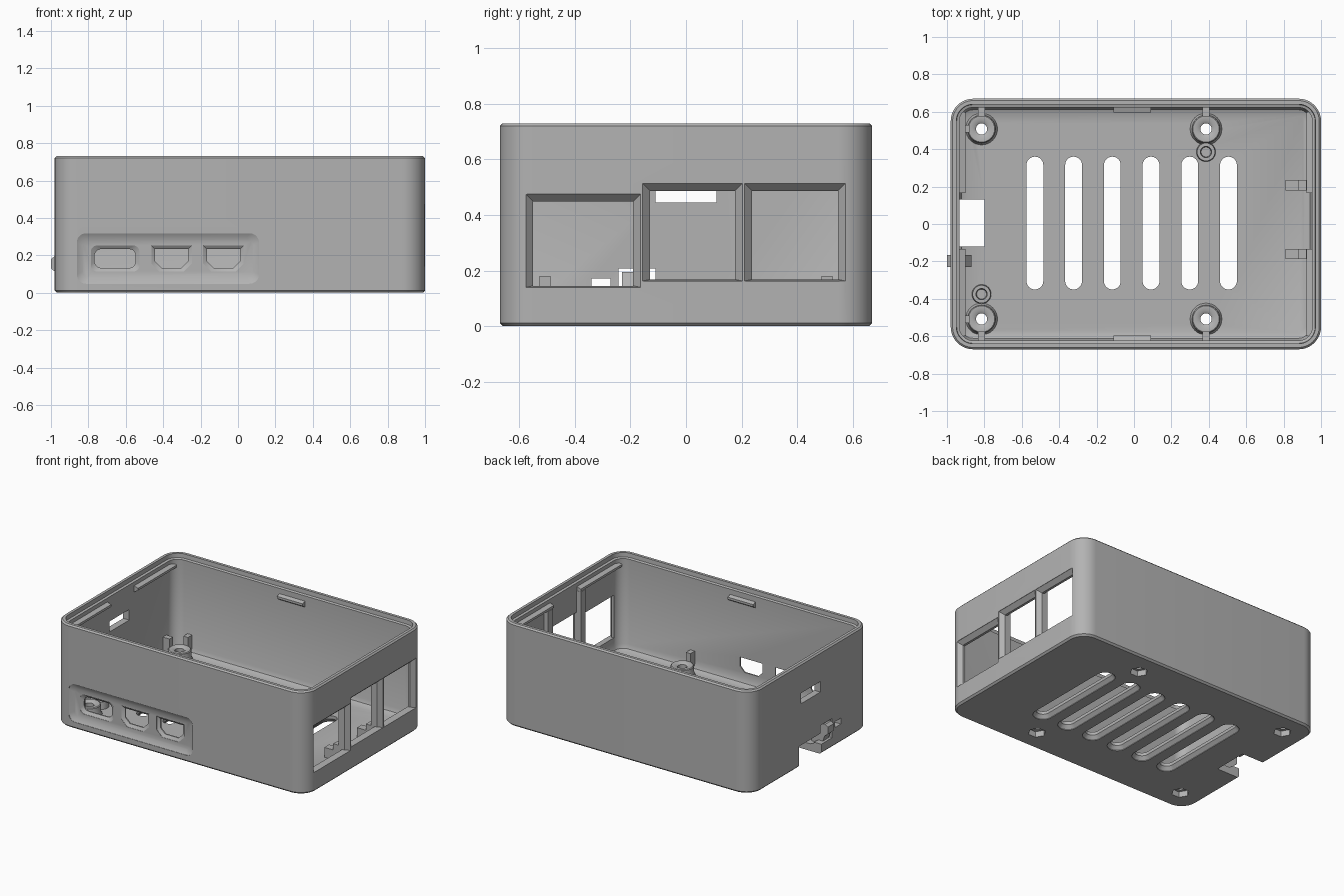
import bpy, bmesh, math
from mathutils import Vector

cube = bpy.data.objects.get("Cube")
if cube:
    bpy.data.objects.remove(cube, do_unlink=True)

grey = bpy.data.materials.new("plain grey")
grey.use_nodes = True
GREY = (0.45, 0.45, 0.45, 1)
grey.diffuse_color = GREY
grey.node_tree.nodes["Principled BSDF"].inputs["Base Color"].default_value = GREY

PLANES = {"z": lambda u, v, w: (u, v, w),
          "y": lambda u, v, w: (u, w, v),
          "x": lambda u, v, w: (w, u, v)}


def rrect(cu, cv, hu, hv, r, n=8):
    """Rounded rectangle outline."""
    r = min(r, hu * 0.999, hv * 0.999)
    pts = []
    for k, (su, sv) in enumerate([(1, 1), (-1, 1), (-1, -1), (1, -1)]):
        for i in range(n + 1):
            a = (k + i / n) * math.pi / 2
            pts.append((cu + su * (hu - r) + r * math.cos(a),
                        cv + sv * (hv - r) + r * math.sin(a)))
    return pts


def circle(cu, cv, r, n=32):
    return [(cu + r * math.cos(i * math.tau / n), cv + r * math.sin(i * math.tau / n))
            for i in range(n)]


def port(cu, cv, hu, hv):
    """Plug outline with cut lower corners."""
    c = hu * 0.4
    return [(cu - hu, cv + hv), (cu - hu, cv - hv + c), (cu - hu + c, cv - hv),
            (cu + hu - c, cv - hv), (cu + hu, cv - hv + c), (cu + hu, cv + hv)]


def loft(name, rings, axis="z", closed=False):
    """Skin a list of (outline, position) rings; cap the ends or close into a tube."""
    bm = bmesh.new()
    loops = [[bm.verts.new(PLANES[axis](u, v, w)) for u, v in pts] for pts, w in rings]
    pairs = list(zip(loops, loops[1:]))
    if closed:
        pairs.append((loops[-1], loops[0]))
    else:
        bm.faces.new(loops[0])
        bm.faces.new(loops[-1])
    for a, b in pairs:
        for i in range(len(a)):
            j = (i + 1) % len(a)
            bm.faces.new((a[i], a[j], b[j], b[i]))
    bmesh.ops.recalc_face_normals(bm, faces=bm.faces)
    mesh = bpy.data.meshes.new(name)
    bm.to_mesh(mesh)
    bm.free()
    mesh.materials.append(grey)
    ob = bpy.data.objects.new(name, mesh)
    bpy.context.collection.objects.link(ob)
    return ob


def box(name, x0, x1, y0, y1, z0, z1):
    outline = [(x0, y0), (x1, y0), (x1, y1), (x0, y1)]
    return loft(name, [(outline, z0), (outline, z1)])


# Case shell: outside, stepped rim, inside and floor in one skin
CX, HX, HY, R, H, FLOOR = 0.01, 0.99, 0.67, 0.12, 0.73, 0.05


def shell_ring(inset, z):
    return rrect(CX, 0, HX - inset, HY - inset, R - inset, 10), z


case = loft("case_shell", [shell_ring(*p) for p in (
    (0.012, 0), (0, 0.012), (0, H - 0.01), (0.01, H), (0.03, H), (0.032, 0.7),
    (0.047, 0.695), (0.047, 0.09), (0.059, 0.062), (0.087, FLOOR))])


def cut(cutter):
    mod = case.modifiers.new("cut", "BOOLEAN")
    mod.operation, mod.solver, mod.object = "DIFFERENCE", "EXACT", cutter
    bpy.context.view_layer.objects.active = case
    bpy.ops.object.modifier_apply(modifier=mod.name)
    bpy.data.objects.remove(cutter, do_unlink=True)


# Floor vents, flared underneath
for i in range(6):
    x = -0.53 + i * 0.207
    cut(loft("vent_cutter", [(rrect(x, 0.005, w, 0.31 + w, w), z) for w, z in (
        (0.065, -0.02), (0.065, 0.004), (0.045, 0.028), (0.045, 0.1))]))

# Screw holes with hexagonal pockets underneath
POSTS = [(x, y) for x in (-0.815, 0.385) for y in (-0.508, 0.508)]
for x, y in POSTS:
    cut(loft("nut_cutter", [(circle(x, y, 0.058, 6), z) for z in (-0.02, 0.04)]))
    cut(loft("screw_cutter", [(circle(x, y, 0.03), z) for z in (-0.02, 0.1)]))

# Front port panel: sloped recess, then three sockets
PX, PZ = -0.375, 0.183
cut(loft("panel_cutter", [(rrect(PX, PZ, 0.487 - d, 0.135 - d, 0.05 - d * 0.5), y) for d, y in (
    (0, -0.7), (0, -0.667), (0.032, -0.648))], "y"))


def socket(outline, cx, hx):
    cut(loft("socket_cutter", [(outline(cx, hx - d, 0.07 - d), y) for d, y in (
        (0, -0.7), (0, -0.646), (0.02, -0.632), (0.02, -0.58))], "y"))


socket(lambda c, u, v: rrect(c, 0.183, u, v, 0.035), -0.657, 0.13)
for cx in (-0.355, -0.078):
    socket(lambda c, u, v: port(c, 0.183, u, v), cx, 0.108)

# Large right-hand openings with flared sides and tops
for y0, y1, z0, z1 in ((-0.55, -0.19, 0.145, 0.448), (-0.13, 0.177, 0.168, 0.487),
                       (0.238, 0.547, 0.168, 0.487)):
    rings = []
    for d, x in ((0.027, 1.05), (0.027, 0.998), (0, 0.97), (0, 0.9)):
        rings.append(([(y0 - d, z0 - d * 0.2), (y1 + d, z0 - d * 0.2),
                       (y1 + d, z1 + d), (y0 - d, z1 + d)], x))
    cut(loft("opening_cutter", rings, "x"))

# Left end: card notch, latch gap, upper window and small light slot
for dims in ((-1.1, -0.8, -0.12, 0.13, -0.1, 0.15),
             (-1.1, -0.92, -0.242, -0.11, 0.07, 0.207),
             (-1.1, -0.9, -0.11, 0.11, 0.445, 0.52),
             (-1.1, -0.9, -0.34, -0.272, 0.13, 0.172)):
    cut(box("end_cutter", *dims))

parts = [case]

# Latch arm with hooked outer nose
hook = [(-0.87, 0.04), (-0.87, 0.13), (-0.92, 0.195), (-0.98, 0.195), (-1.0, 0.18),
        (-1.0, 0.13), (-0.975, 0.11), (-0.95, 0.04)]
parts.append(loft("card_latch", [(hook, -0.23), (hook, -0.165)], "y"))

# Standoff posts, each with small upright prongs next to the walls
for x, y in POSTS:
    parts.append(loft("standoff", [(circle(x, y, r), z) for r, z in (
        (0.088, 0.045), (0.078, 0.062), (0.075, 0.115), (0.07, 0.12), (0.045, 0.12),
        (0.03, 0.11), (0.03, 0.04))], closed=True))
    s = math.copysign(1, y)
    ya, yb = sorted((s * 0.575, s * 0.63))
    parts.append(box("standoff_prong", x - 0.018, x + 0.018, ya, yb, 0.045, 0.18))
    if x < 0:
        parts.append(box("standoff_prong", -0.94, -0.88, y - 0.02, y + 0.02, 0.045, 0.18))

# Blind locating posts
for x, y in ((-0.815, -0.375), (0.385, 0.385)):
    parts.append(loft("locating_post", [(circle(x, y, r), z) for r, z in (
        (0.052, 0.045), (0.048, 0.1), (0.03, 0.1), (0.026, 0.06))]))

# Stepped brackets and pillars between the right-hand openings
for y0, y1 in ((-0.187, -0.133), (0.18, 0.235)):
    parts.append(box("bracket_base", 0.81, 0.96, y0, y1, 0.045, 0.12))
    parts.append(box("bracket_step", 0.88, 0.96, y0, y1, 0.1, 0.165))
    parts.append(box("opening_pillar", 0.92, 0.965, y0, y1, 0.045, 0.64))

# Lid clips: short wedges front and back, long ridges at both ends


def wedge(name, wall, depth, z, a, b, axis):
    profile = [(wall, z - 0.03), (wall - depth, z - 0.008),
               (wall - depth, z + 0.008), (wall, z + 0.02)]
    return loft(name, [(profile, a), (profile, b)], axis)


for s in (-1, 1):
    clip = wedge("lid_clip", s * 0.63, s * 0.033, 0.64, -0.11, 0.09, "x")
    parts.append(clip)
    for a, b in ((0.165, 0.6), (-0.6, -0.135)):
        wall = CX + s * 0.95
        parts.append(wedge("end_ridge", wall, s * 0.038, 0.65, a, b, "y"))

# Smooth curves, keep edges sharp
bpy.ops.object.select_all(action="DESELECT")
for ob in parts:
    ob.select_set(True)
bpy.context.view_layer.objects.active = case
bpy.ops.object.shade_smooth_by_angle(angle=math.radians(35))
